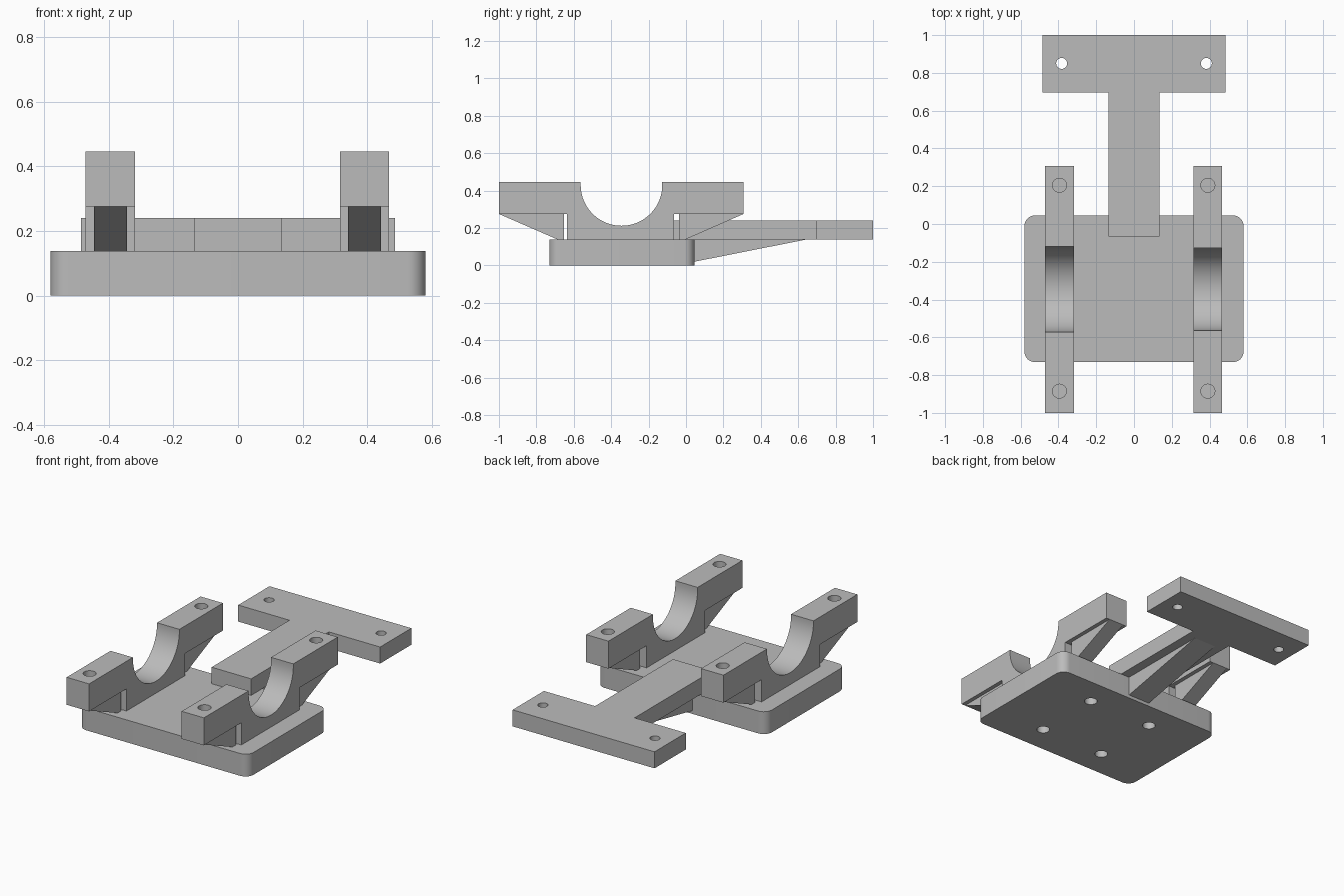
import bpy, bmesh
from math import pi, cos, sin
from mathutils import Vector

cube = bpy.data.objects.get("Cube")
if cube:
    bpy.data.objects.remove(cube, do_unlink=True)

grey = bpy.data.materials.new("plain grey")
grey.use_nodes = True
GREY = (0.5, 0.5, 0.5, 1)
grey.diffuse_color = GREY
grey.node_tree.nodes["Principled BSDF"].inputs["Base Color"].default_value = GREY

BASE_TOP = 0.138
MID_Y = -0.343


def prism(name, profile, start, depth, plane="XY"):
    """Extrude a closed 2D outline: XY outlines go up z, YZ outlines go along x."""
    bm = bmesh.new()
    if plane == "XY":
        pts, move = [(a, b, start) for a, b in profile], (0, 0, depth)
    else:
        pts, move = [(start, a, b) for a, b in profile], (depth, 0, 0)
    face = bm.faces.new([bm.verts.new(p) for p in pts])
    out = bmesh.ops.extrude_face_region(bm, geom=[face])["geom"]
    bmesh.ops.translate(bm, vec=Vector(move),
                        verts=[v for v in out if isinstance(v, bmesh.types.BMVert)])
    bmesh.ops.recalc_face_normals(bm, faces=bm.faces)
    mesh = bpy.data.meshes.new(name)
    bm.to_mesh(mesh)
    bm.free()
    obj = bpy.data.objects.new(name, mesh)
    bpy.context.collection.objects.link(obj)
    mesh.materials.append(grey)
    return obj


def arc(cx, cy, r, a0, a1, steps):
    return [(cx + r * cos(a0 + (a1 - a0) * i / steps),
             cy + r * sin(a0 + (a1 - a0) * i / steps)) for i in range(steps + 1)]


def drill(target, holes, r, z0, z1):
    """Cut vertical round holes through the given z range."""
    for x, y in holes:
        cutter = prism("hole_cutter", arc(x, y, r, 0, 2 * pi, 32)[:-1], z0, z1 - z0)
        mod = target.modifiers.new("hole", "BOOLEAN")
        mod.operation, mod.solver, mod.object = "DIFFERENCE", "EXACT", cutter
        bpy.context.view_layer.objects.active = target
        bpy.ops.object.modifier_apply(modifier=mod.name)
        bpy.data.objects.remove(cutter, do_unlink=True)


def smooth(obj):
    bpy.ops.object.select_all(action="DESELECT")
    obj.select_set(True)
    bpy.context.view_layer.objects.active = obj
    bpy.ops.object.shade_smooth_by_angle(angle=pi / 6)


# Base plate with rounded corners and four blind holes underneath
hx, hy, rad = 0.58, 0.388, 0.055
outline = []
for i, (sx, sy) in enumerate([(1, 1), (-1, 1), (-1, -1), (1, -1)]):
    outline += arc(sx * (hx - rad), MID_Y + sy * (hy - rad), rad,
                   i * pi / 2, (i + 1) * pi / 2, 8)
base = prism("base_plate", outline, 0, BASE_TOP)
drill(base, [(sx * 0.22, MID_Y + sy * 0.215) for sx in (-1, 1) for sy in (-1, 1)],
      0.037, -0.05, 0.1)
smooth(base)

# Saddle blocks: overhanging arms, a round cradle and a rib under each arm
TOP, ARM = 0.445, 0.275
FRONT, BACK = -1.0, 0.307
for side, x0, x1, r in [("left", 0.315, 0.467, 0.218), ("right", -0.471, -0.318, 0.227)]:
    cradle = arc(-0.345, 0.212 + r, r, 0, -pi, 40)
    profile = [(BACK, ARM), (BACK, TOP), (cradle[0][0], TOP)] + cradle
    profile += [(cradle[-1][0], TOP), (FRONT, TOP), (FRONT, ARM), (-0.635, ARM),
                (-0.635, BASE_TOP), (-0.065, BASE_TOP), (-0.065, ARM)]
    saddle = prism(side + "_saddle", profile, x0, x1 - x0, "YZ")
    mid = (x0 + x1) / 2
    drill(saddle, [(mid, 0.205), (mid, -0.885)], 0.037, ARM - 0.05, TOP + 0.05)
    smooth(saddle)
    for end, tip, foot, inner in [("front", FRONT, -0.685, -0.653),
                                  ("back", BACK, -0.005, -0.038)]:
        prism(f"{side}_{end}_rib",
              [(tip, ARM), (foot, BASE_TOP), (inner, BASE_TOP), (inner, ARM)],
              mid - 0.051, 0.102, "YZ")

# Rear T-shaped arm with two through holes
half = [(0.135, -0.065), (0.135, 0.695), (0.485, 0.695), (0.485, 1.0)]
tee = prism("rear_tee_arm", half + [(-x, y) for x, y in reversed(half)], BASE_TOP, 0.102)
drill(tee, [(-0.383, 0.85), (0.383, 0.85)], 0.029, 0.1, 0.3)
smooth(tee)

# Tapered rib under the rear arm
prism("rear_arm_rib", [(0.045, 0.02), (0.64, BASE_TOP), (0.045, BASE_TOP)],
      -0.075, 0.15, "YZ")
